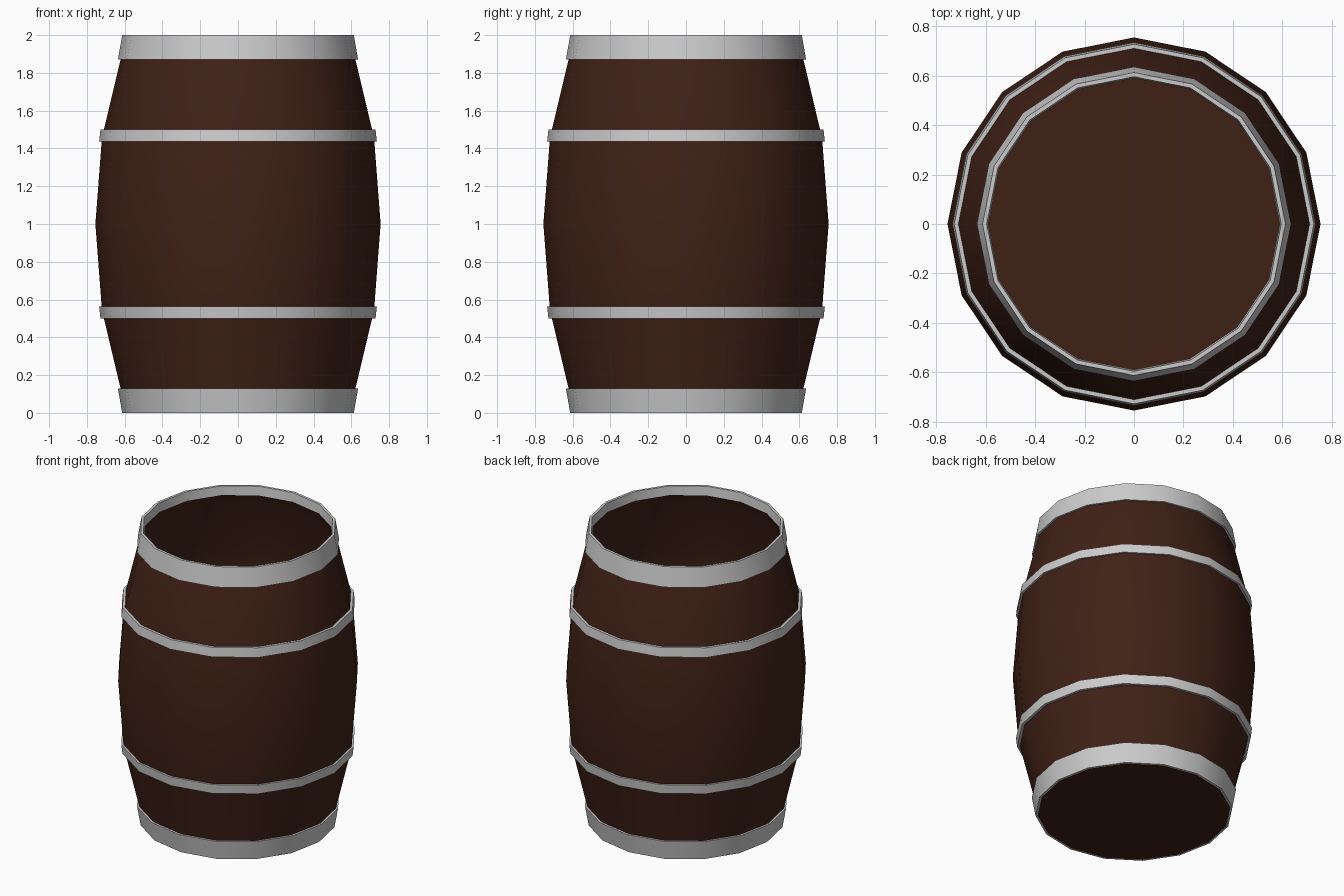
import bpy, bmesh, math

if "Cube" in bpy.data.objects:
    bpy.data.objects.remove(bpy.data.objects["Cube"])

SIDES = 16


def lathe(name, profile, material=None, floor=False):
    """Spin an (r, z) profile into a 16-sided shell, optionally closing its first ring."""
    bm = bmesh.new()
    rings = []
    for r, z in profile:
        rings.append([bm.verts.new((r * math.cos(2 * math.pi * i / SIDES),
                                    r * math.sin(2 * math.pi * i / SIDES), z))
                      for i in range(SIDES)])
    for a, b in zip(rings, rings[1:]):
        for i in range(SIDES):
            j = (i + 1) % SIDES
            bm.faces.new((a[i], a[j], b[j], b[i]))
    if floor:
        bm.faces.new(rings[0][::-1])
    mesh = bpy.data.meshes.new(name)
    bm.to_mesh(mesh)
    bm.free()
    ob = bpy.data.objects.new(name, mesh)
    bpy.context.collection.objects.link(ob)
    if material:
        mesh.materials.append(material)
    bpy.ops.object.select_all(action='DESELECT')
    ob.select_set(True)
    bpy.context.view_layer.objects.active = ob
    bpy.ops.object.shade_smooth_by_angle(angle=math.radians(30))
    return ob


wood = bpy.data.materials.new("dark_wood")
wood.diffuse_color = (0.05, 0.015, 0.008, 1)
wood.use_nodes = True
wood.node_tree.nodes["Principled BSDF"].inputs["Base Color"].default_value = wood.diffuse_color

# Open-topped wooden body with a floor
lathe("barrel_body", [(0.60, 0.0), (0.622, 0.13), (0.711, 0.505), (0.722, 0.565),
                      (0.755, 1.0), (0.722, 1.435), (0.711, 1.495),
                      (0.622, 1.87), (0.592, 1.94)], wood, floor=True)

# Metal hoops around the belly, mirrored about mid height
upper = [(0.722, 1.437), (0.735, 1.437), (0.728, 1.50), (0.711, 1.50)]
lathe("upper_hoop", upper)
lathe("lower_hoop", [(r, 2 - z) for r, z in reversed(upper)])

# Top rim folds over into the opening, bottom rim wraps the base
lathe("top_rim", [(0.622, 1.87), (0.636, 1.87), (0.613, 2.0), (0.596, 2.0), (0.59, 1.94)])
lathe("bottom_rim", [(0.60, 0.0), (0.613, 0.0), (0.636, 0.13), (0.622, 0.13)])
